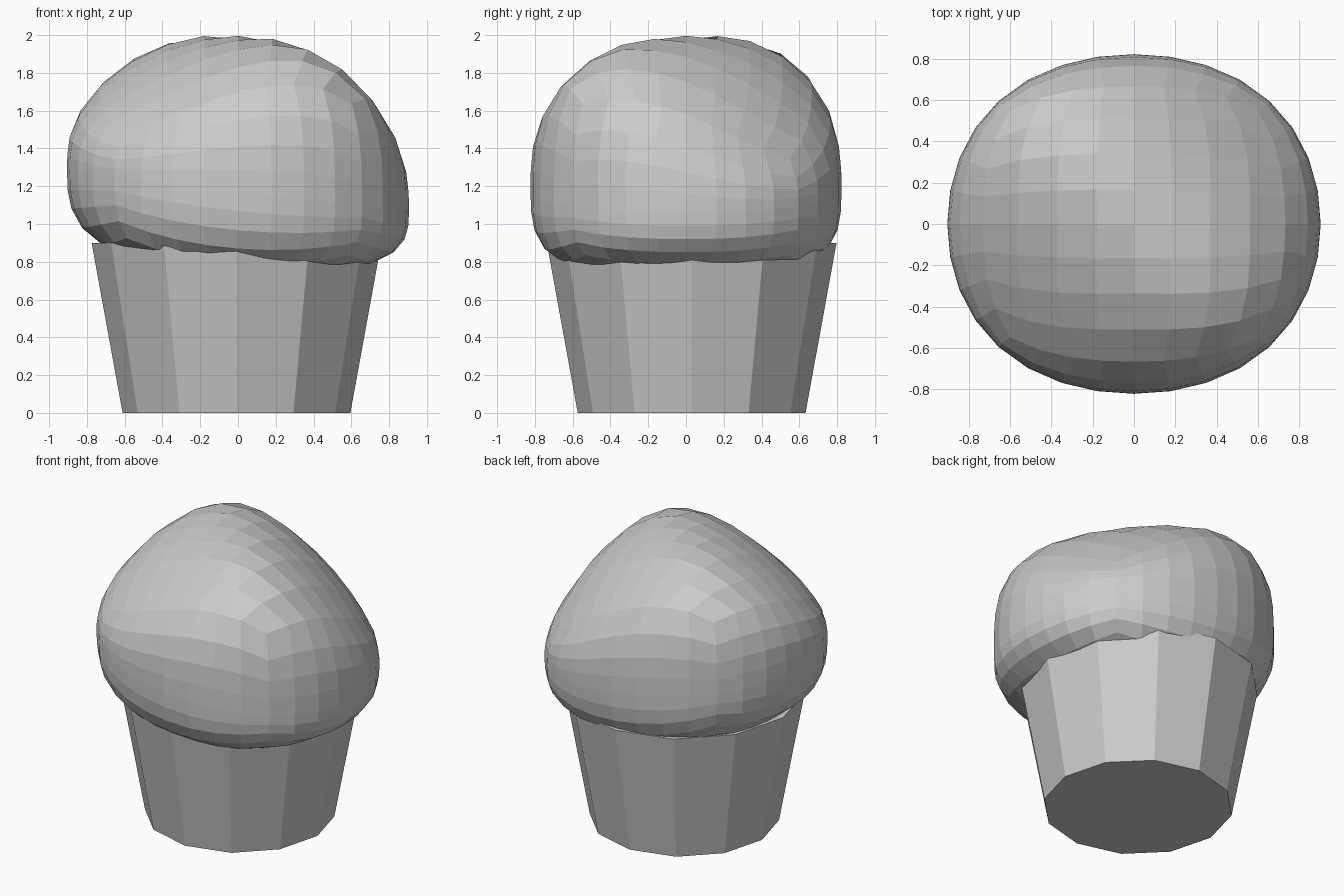
import bpy, bmesh, math
from mathutils import Vector

cube = bpy.data.objects.get("Cube")
if cube:
    bpy.data.objects.remove(cube, do_unlink=True)

grey = bpy.data.materials.new("light grey")
grey.use_nodes = True
colour = (0.6, 0.6, 0.6, 1)
grey.diffuse_color = colour
grey.node_tree.nodes["Principled BSDF"].inputs["Base Color"].default_value = colour


def add_object(name, bm):
    mesh = bpy.data.meshes.new(name)
    bmesh.ops.recalc_face_normals(bm, faces=bm.faces[:])
    bm.to_mesh(mesh)
    bm.free()
    mesh.materials.append(grey)
    obj = bpy.data.objects.new(name, mesh)
    bpy.context.collection.objects.link(obj)
    return obj


# Paper cup: a tapered twelve-sided prism with a closed top
bm = bmesh.new()
bmesh.ops.create_cone(bm, cap_ends=True, segments=12,
                      radius1=0.603, radius2=0.767, depth=0.9)
bmesh.ops.translate(bm, verts=bm.verts[:], vec=(-0.008, 0.03, 0.45))
add_object("cup", bm)

# Muffin top: a rounded cube grid shaped into a lopsided dome
bm = bmesh.new()
bmesh.ops.create_cube(bm, size=2)
bmesh.ops.subdivide_edges(bm, edges=bm.edges[:], cuts=7, use_grid_fill=True)
for v in bm.verts:
    s = Vector([math.tan(c * math.pi / 4) for c in v.co]).normalized()
    n = 3.3 if s.z > 0 else 2.9
    r = (math.hypot(s.x, s.y) ** n + abs(s.z) ** n) ** (-1 / n)
    bulge = 1 + 0.025 * math.sin(2 * math.atan2(s.y, s.x)) ** 2
    x, y, h = 0.905 * r * s.x * bulge, 0.823 * r * s.y * bulge, r * s.z
    middle = 1.17 - 0.12 * x
    if h > 0:
        # diagonal crest, falling away to both sides
        across = (0.75 * x + 0.66 * y) / 0.87
        crest = 2.0 - 0.05 * (x - y + 0.4) ** 2 / 2
        fall = 0.64 if across > 0 else 0.56
        z = middle + h * (crest - middle) * (1 - fall * abs(across) ** 1.6)
    else:
        # underside sags unevenly
        bottom = 0.75 - 0.05 * x - 0.13 * y * y
        z = middle + h * (middle - bottom)
    v.co = (x, y, z)
add_object("muffin_top", bm)
